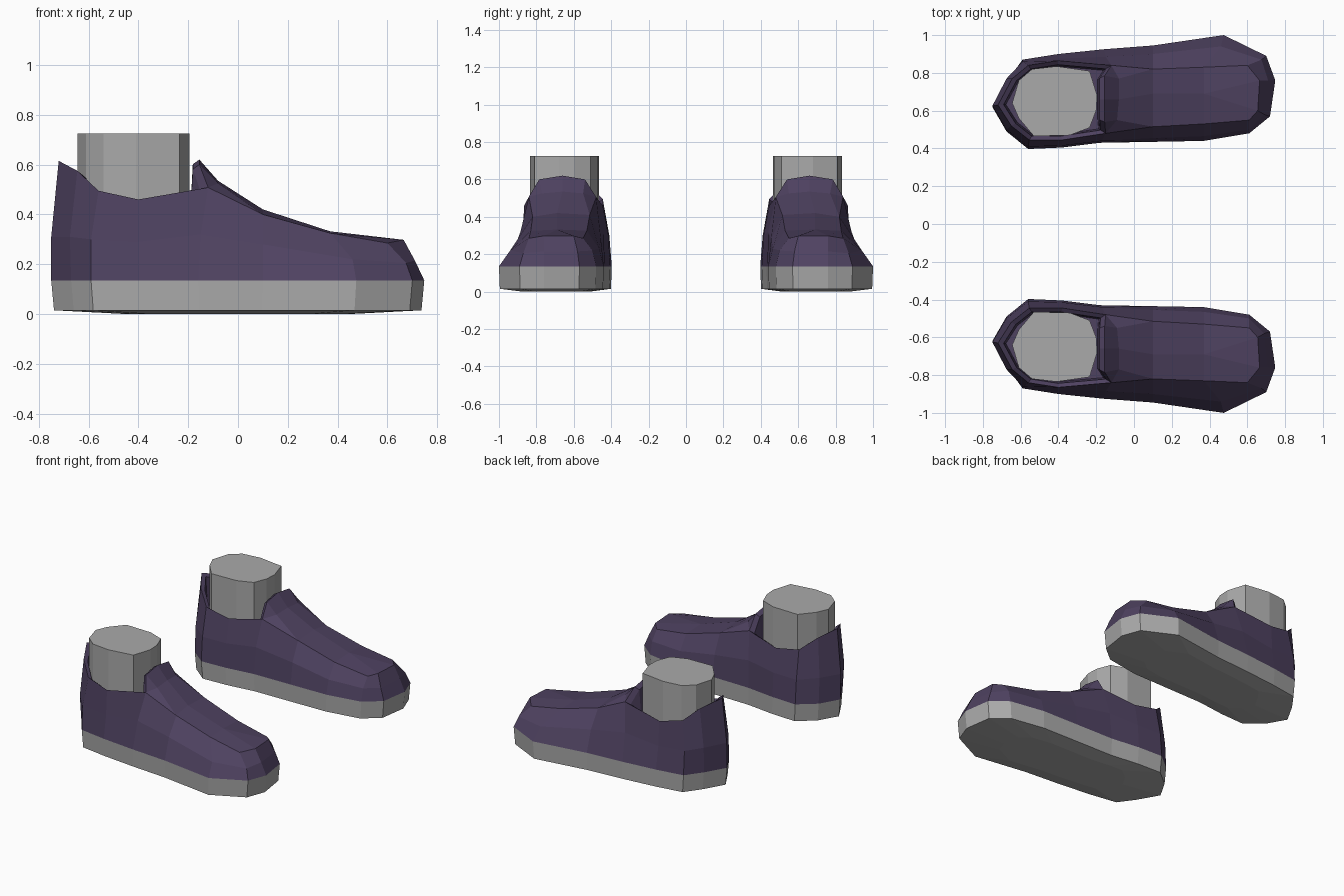
import bpy, bmesh

if "Cube" in bpy.data.objects:
    bpy.data.objects.remove(bpy.data.objects["Cube"])


def material(name, rgb):
    m = bpy.data.materials.new(name)
    m.diffuse_color = (*rgb, 1)
    m.use_nodes = True
    m.node_tree.nodes["Principled BSDF"].inputs["Base Color"].default_value = m.diffuse_color
    return m


PURPLE = material("dark purple", (0.077, 0.054, 0.118))
GREY = material("light grey", (0.40, 0.40, 0.40))


def finish(bm, name, mat):
    """Make the object and mirror it to the other foot."""
    bmesh.ops.recalc_face_normals(bm, faces=bm.faces)
    me = bpy.data.meshes.new(name)
    bm.to_mesh(me)
    bm.free()
    me.materials.append(mat)
    ob = bpy.data.objects.new(name, me)
    bpy.context.collection.objects.link(ob)
    mod = ob.modifiers.new("other foot", 'MIRROR')
    mod.use_axis = (False, True, False)
    mod.use_mirror_merge = False
    return ob


def ring(bm, pts):
    return [bm.verts.new(p) for p in pts]


def bridge(bm, a, b):
    n = len(a)
    for i in range(n):
        j = (i + 1) % n
        bm.faces.new((a[i], a[j], b[j], b[i]))


def scaled(pts, c, s, z):
    return [(c[0] + (p[0] - c[0]) * s, c[1] + (p[1] - c[1]) * s, z) for p in pts]


# Outline of the sole: heel, outer side, toe, inner side
SOLE = [(-.75, .62), (-.67, .76), (-.59, .87), (-.40, .90), (-.16, .925),
        (.10, .945), (.475, 1.0), (.70, .89), (.748, .76), (.72, .57),
        (.61, .48), (.37, .44), (.10, .435), (-.18, .43), (-.38, .405),
        (-.56, .397), (-.675, .49)]
# Middle of the side walls
MID = [(-.75, .625, .31), (-.675, .77, .31), (-.59, .86, .30), (-.40, .875, .29),
       (-.15, .885, .32), (.10, .90, .28), (.46, .94, .22), (.675, .87, .205),
       (.71, .76, .215), (.69, .58, .215), (.61, .50, .22), (.37, .465, .23),
       (.10, .455, .28), (-.17, .44, .32), (-.38, .415, .30), (-.56, .41, .30),
       (-.675, .50, .31)]
# Collar edge at the back, ridge of the instep at the front
RIDGE = [(-.72, .63, .615), (-.645, .77, .575), (-.56, .84, .495), (-.40, .865, .46),
         (-.12, .84, .508), (.10, .82, .40), (.37, .83, .325), (.60, .84, .285),
         (.665, .76, .298), (.655, .60, .298), (.61, .55, .285), (.37, .53, .326),
         (.10, .515, .41), (-.15, .48, .505), (-.38, .445, .46), (-.555, .445, .495),
         (-.65, .52, .575)]

# Sole with slightly domed bottom
bm = bmesh.new()
centre = (0, .69)
top = ring(bm, [(x, y, .135) for x, y in SOLE])
low = ring(bm, scaled(SOLE, centre, .985, .015))
base = ring(bm, scaled(SOLE, centre, .6, 0))
bridge(bm, top, low)
bridge(bm, low, base)
bm.faces.new(base)
finish(bm, "sole", GREY)

# Upper: side walls
bm = bmesh.new()
edge = ring(bm, [(x, y, .135) for x, y in SOLE])
mid = ring(bm, MID)
r = ring(bm, RIDGE)
bm.faces.new(edge)
bridge(bm, edge, mid)
bridge(bm, mid, r)

# Upper: instep, toe top and raised tongue
c5, c6 = ring(bm, [(.10, .69, .42), (.37, .69, .332)])
b_o, b_c, b_i = ring(bm, [(-.08, .77, .525), (-.08, .66, .535), (-.09, .55, .525)])
tongue = [(-.155, .785, .60), (-.155, .66, .62), (-.155, .54, .60)]
t_o, t_c, t_i = ring(bm, tongue)
for f in ((r[6], r[7], r[8], c6), (c6, r[8], r[9]), (c6, r[9], r[10], r[11]),
          (r[5], r[6], c6, c5), (c5, c6, r[11], r[12]),
          (r[4], r[5], b_o), (b_o, r[5], c5, b_c), (b_c, c5, r[12], b_i),
          (b_i, r[12], r[13]), (r[4], b_o, t_o), (b_o, b_c, t_c, t_o),
          (b_c, b_i, t_i, t_c), (b_i, r[13], t_i)):
    bm.faces.new(f)

# Upper: collar thickness and lining
collar = r[:5] + [t_o, t_c, t_i] + r[13:]
opening = (-.42, .65)
rim = ring(bm, [scaled([v.co], opening, .9, v.co.z - .018)[0] for v in collar])
lining = ring(bm, scaled([v.co for v in collar], opening, .86, .40))
bridge(bm, collar, rim)
bridge(bm, rim, lining)
bm.faces.new(lining)
finish(bm, "shoe_upper", PURPLE)

# Ankle standing in the opening
ANKLE = [(-.645, .64), (-.61, .76), (-.54, .82), (-.41, .835), (-.235, .81),
         (-.195, .68), (-.20, .60), (-.235, .51), (-.34, .47), (-.53, .465),
         (-.61, .56)]
bm = bmesh.new()
levels = [ring(bm, [(x, y, z) for x, y in ANKLE]) for z in (.38, .60, .725)]
bridge(bm, levels[0], levels[1])
bridge(bm, levels[1], levels[2])
bm.faces.new(levels[0])
bm.faces.new(levels[2])
finish(bm, "ankle", GREY)
